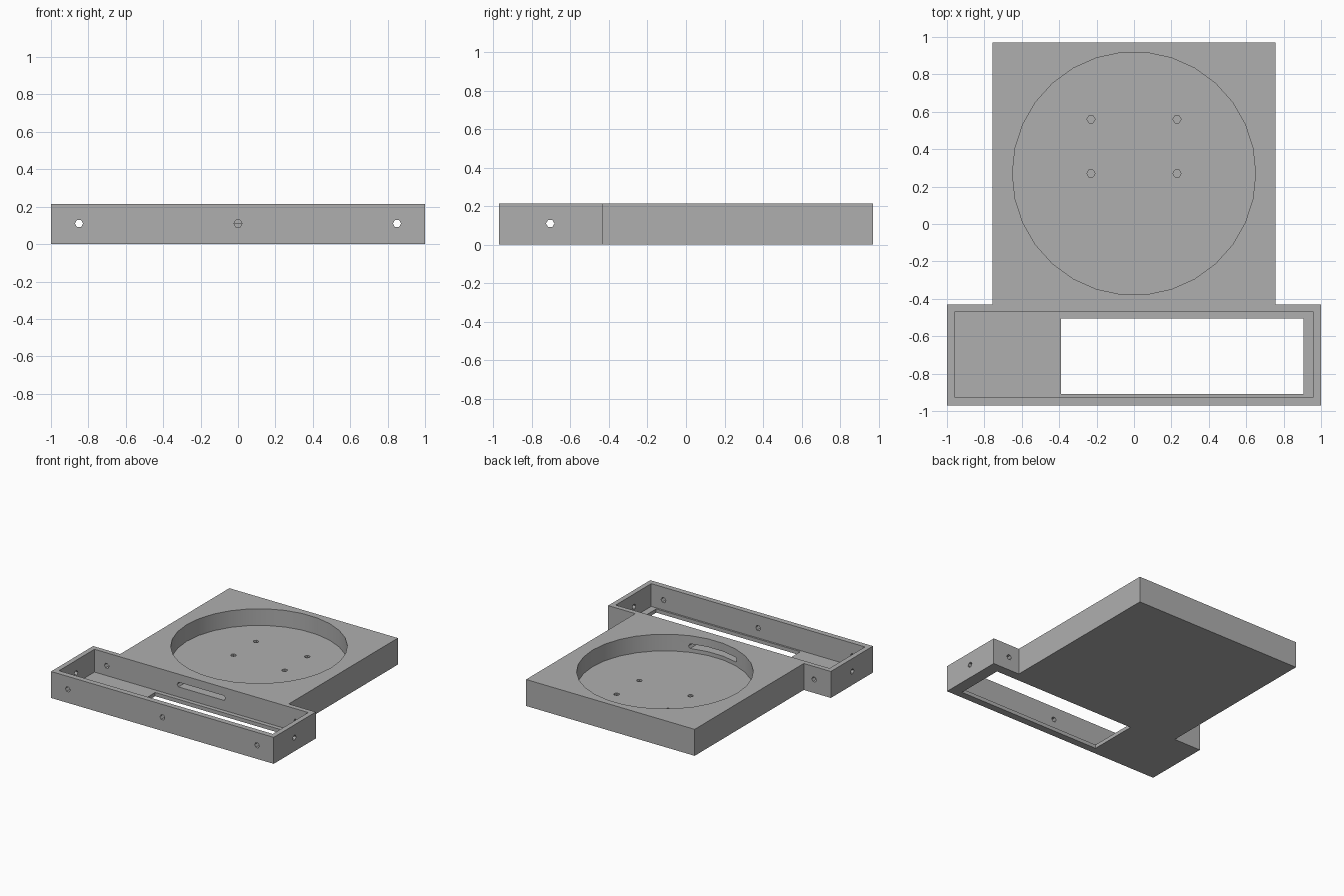
import bpy
import bmesh
from math import cos, sin, pi, radians
from mathutils import Matrix, Vector

default = bpy.data.objects.get("Cube")
if default:
    bpy.data.objects.remove(default, do_unlink=True)

HEIGHT = 0.215
HOLE_R = 0.022
HOLE_Z = 0.11
TRAY_FLOOR = 0.03
DISH_FLOOR = 0.08

grey = bpy.data.materials.new("plain grey")
grey.use_nodes = True
colour = (0.43, 0.43, 0.43, 1)
grey.diffuse_color = colour
grey.node_tree.nodes["Principled BSDF"].inputs["Base Color"].default_value = colour

# Local prism axes (u, v, length) for each extrusion direction
FRAMES = {
    "X": Matrix(((0, 0, 1), (1, 0, 0), (0, 1, 0))),
    "Y": Matrix(((1, 0, 0), (0, 0, 1), (0, 1, 0))),
    "Z": Matrix.Identity(3),
}


def prism(name, outline, start, end, axis="Z"):
    """Extrude a closed outline from start to end along an axis."""
    bm = bmesh.new()
    frame = FRAMES[axis]
    base = bm.faces.new([bm.verts.new(frame @ Vector((u, v, start))) for u, v in outline])
    top = bmesh.ops.extrude_face_region(bm, geom=[base])["geom"]
    moved = [g for g in top if isinstance(g, bmesh.types.BMVert)]
    bmesh.ops.translate(bm, verts=moved, vec=frame @ Vector((0, 0, end - start)))
    bmesh.ops.recalc_face_normals(bm, faces=bm.faces)
    mesh = bpy.data.meshes.new(name)
    bm.to_mesh(mesh)
    bm.free()
    mesh.materials.append(grey)
    obj = bpy.data.objects.new(name, mesh)
    bpy.context.collection.objects.link(obj)
    return obj


def ring(u, v, radius, sides):
    return [(u + radius * cos(2 * pi * i / sides), v + radius * sin(2 * pi * i / sides))
            for i in range(sides)]


def rect(u0, u1, v0, v1):
    return [(u0, v0), (u1, v0), (u1, v1), (u0, v1)]


# Solid body: wide front tray block joined to the square rear plate
half = [(1, -0.97), (1, -0.43), (0.757, -0.43), (0.757, 0.97)]
body = prism("mounting_base", half + [(-x, y) for x, y in reversed(half)], 0, HEIGHT)

ABOVE = HEIGHT + 0.1
cutters = [
    # Tray cavity, floor window and round dish
    prism("tray_cavity", rect(-0.96, 0.96, -0.925, -0.47), TRAY_FLOOR, ABOVE),
    prism("floor_window", rect(-0.39, 0.905, -0.91, -0.505), -0.1, 0.1),
    prism("round_dish", ring(0, 0.27, 0.65, 30), DISH_FLOOR, ABOVE),
    # Screw holes in the tray walls
    prism("end_holes", ring(-0.705, HOLE_Z, HOLE_R, 6), -1.1, 1.1, "X"),
    prism("middle_hole", ring(0, HOLE_Z, HOLE_R, 6), -1.1, -0.7, "Y"),
]
for x in (-0.85, 0.85):
    cutters.append(prism("side_hole", ring(x, HOLE_Z, HOLE_R, 6), -1.1, -0.3, "Y"))

# Blind screw holes in the dish floor
for x in (-0.23, 0.23):
    for y in (0.27, 0.56):
        cutters.append(prism("dish_hole", ring(x, y, HOLE_R, 6), TRAY_FLOOR, 0.15))

# Cable slot between tray and dish
slot_end = [(0.195 + u, 0.13 + v) for u, v in
            ((0.011, -0.019), (0.022, 0), (0.011, 0.019))]
slot = slot_end + [(-u, v) for u, v in reversed(slot_end)]
cutters.append(prism("cable_slot", slot, -0.6, -0.25, "Y"))

# Cut everything out of the body
for cutter in cutters:
    cutter.hide_render = True
    cut = body.modifiers.new(cutter.name, "BOOLEAN")
    cut.operation = "DIFFERENCE"
    cut.solver = "EXACT"
    cut.object = cutter

bpy.context.view_layer.update()
evaluated = body.evaluated_get(bpy.context.evaluated_depsgraph_get())
result = bpy.data.meshes.new_from_object(evaluated)
body.modifiers.clear()
body.data = result
result.materials.clear()
result.materials.append(grey)
for poly in result.polygons:
    poly.material_index = 0
for cutter in cutters:
    bpy.data.objects.remove(cutter, do_unlink=True)

# Smooth dish wall, crisp edges elsewhere
bpy.ops.object.select_all(action="DESELECT")
body.select_set(True)
bpy.context.view_layer.objects.active = body
bpy.ops.object.shade_smooth_by_angle(angle=radians(30))
